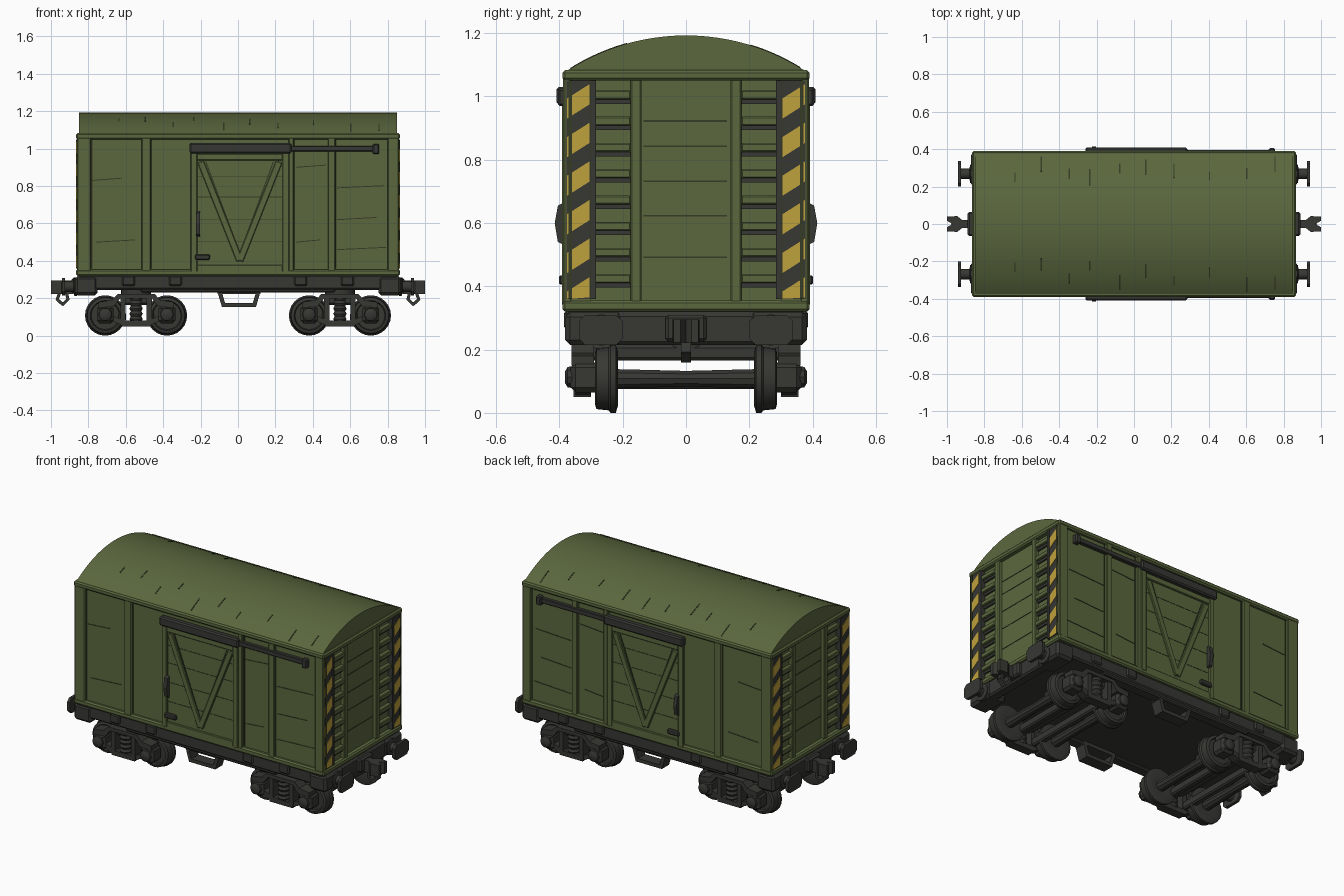
import bpy, bmesh, math, random
from mathutils import Vector

random.seed(4)
cube = bpy.data.objects.get("Cube")
if cube:
    bpy.data.objects.remove(cube)


def material(name, rgb):
    m = bpy.data.materials.new(name)
    m.use_nodes = True
    m.diffuse_color = (*rgb, 1)
    bsdf = next(n for n in m.node_tree.nodes if n.type == 'BSDF_PRINCIPLED')
    bsdf.inputs["Base Color"].default_value = (*rgb, 1)
    bsdf.inputs["Roughness"].default_value = 0.8
    return m


GREEN = material("olive green", (0.105, 0.136, 0.048))
SEAM = material("dark olive", (0.035, 0.045, 0.018))
IRON = material("dark iron", (0.038, 0.038, 0.034))
YELLOW = material("warning yellow", (0.52, 0.36, 0.045))


def finish(name, bm, mat, mirror="", bevel=0.0, smooth=False):
    """Turn a bmesh in world coordinates into an object, mirrored about the origin."""
    bmesh.ops.recalc_face_normals(bm, faces=bm.faces)
    me = bpy.data.meshes.new(name)
    bm.to_mesh(me)
    bm.free()
    me.materials.append(mat)
    ob = bpy.data.objects.new(name, me)
    bpy.context.collection.objects.link(ob)
    if smooth:
        bpy.ops.object.select_all(action='DESELECT')
        ob.select_set(True)
        bpy.context.view_layer.objects.active = ob
        bpy.ops.object.shade_smooth_by_angle(angle=math.radians(35))
    if bevel:
        b = ob.modifiers.new("Bevel", 'BEVEL')
        b.width, b.segments = bevel, 1
    if mirror:
        m = ob.modifiers.new("Mirror", 'MIRROR')
        m.use_axis = tuple(a in mirror for a in "xyz")
        m.use_mirror_merge = False
    return ob


def prism(name, pts, axis, lo, hi, mat, **kw):
    """Extrude a 2D outline along an axis; the outline uses the other two axes in order."""
    k = "xyz".index(axis)
    bm = bmesh.new()
    rings = []
    for t in (lo, hi):
        ring = []
        for p in pts:
            co = list(p)
            co.insert(k, t)
            ring.append(bm.verts.new(co))
        rings.append(ring)
    n = len(pts)
    bm.faces.new(rings[0])
    bm.faces.new(rings[1])
    for i in range(n):
        j = (i + 1) % n
        bm.faces.new((rings[0][i], rings[0][j], rings[1][j], rings[1][i]))
    return finish(name, bm, mat, **kw)


def box(name, x, y, z, mat, **kw):
    pts = [(x[0], y[0]), (x[1], y[0]), (x[1], y[1]), (x[0], y[1])]
    return prism(name, pts, 'z', z[0], z[1], mat, **kw)


def bar(name, a, b, width, y, mat, **kw):
    """Flat bar between two (x, z) points, spanning the y range."""
    a, b = Vector(a), Vector(b)
    d = (b - a).normalized() * width / 2
    n = Vector((-d.y, d.x))
    return prism(name, [a + n, b + n, b - n, a - n], 'y', y[0], y[1], mat, **kw)


def lathe(name, axis, centre, profile, mat, segs=24, **kw):
    """Round part: profile of (radius, position along axis)."""
    k = "xyz".index(axis)
    bm = bmesh.new()
    rings = []
    for r, t in profile:
        ring = []
        for i in range(segs):
            a = 2 * math.pi * i / segs
            co = [centre[0] + r * math.cos(a), centre[1] + r * math.sin(a)]
            co.insert(k, t)
            ring.append(bm.verts.new(co))
        rings.append(ring)
    bm.faces.new(rings[0])
    bm.faces.new(rings[-1])
    for p, q in zip(rings, rings[1:]):
        for i in range(segs):
            j = (i + 1) % segs
            bm.faces.new((p[i], p[j], q[j], q[i]))
    return finish(name, bm, mat, smooth=True, **kw)


# Body shell, sill and eaves
box("body", (-0.835, 0.835), (-0.37, 0.37), (0.32, 1.07), GREEN)
box("body_sill", (-0.865, 0.865), (-0.39, 0.39), (0.32, 0.355), GREEN, bevel=0.008)
box("eaves", (-0.865, 0.865), (-0.39, 0.39), (1.05, 1.083), GREEN, bevel=0.008)

# Arched roof
HALF, RISE, BASE = 0.378, 0.113, 1.08
RAD = (HALF ** 2 + RISE ** 2) / (2 * RISE)
SPAN = math.asin(HALF / RAD)


def roof_point(t, lift=0.0):
    a = t * SPAN
    return ((RAD + lift) * math.sin(a), BASE + RISE - RAD + (RAD + lift) * math.cos(a))


prism("roof", [roof_point(i / 12) for i in range(-12, 13)], 'x', -0.85, 0.85, GREEN, smooth=True)

# Roof seams, broken into short strips on both slopes
for x in (-0.64, -0.5, -0.35, -0.24, -0.08, 0.06, 0.21, 0.4, 0.6, 0.75):
    for side in (-1, 1):
        t0 = random.uniform(0.45, 0.75) * side
        t1 = t0 + side * random.uniform(0.12, 0.25)
        ts = [t0 + (t1 - t0) * i / 3 for i in range(4)]
        pts = [roof_point(t, 0.002) for t in ts] + [roof_point(t, -0.003) for t in reversed(ts)]
        prism("roof_seam", pts, 'x', x, x + 0.007, SEAM)

# Side posts and thin shadow gaps next to them
for x0, x1 in ((-0.86, -0.785), (-0.515, -0.465), (0.27, 0.3), (0.48, 0.52), (0.8, 0.86)):
    box("side_post", (x0, x1), (0.36, 0.388), (0.34, 1.06), GREEN, mirror="y", bevel=0.005)
    box("post_gap", (x1, x1 + 0.006), (0.36, 0.372), (0.36, 1.05), SEAM, mirror="y")

# Plank lines on the sides
for x0, x1, z in ((-0.78, -0.62, 0.83), (-0.76, -0.55, 0.5), (0.31, 0.47, 0.9),
                  (0.31, 0.44, 0.5), (0.53, 0.78, 0.79), (0.53, 0.74, 0.62), (0.53, 0.79, 0.46)):
    bar("side_plank_line", (x0, z), (x1, z + 0.012), 0.005, (0.36, 0.372), SEAM, mirror="y")

# Sliding door with frame and V brace
box("door", (-0.25, 0.27), (0.36, 0.38), (0.34, 0.98), GREEN, mirror="y")
for x in (-0.235, 0.255):
    box("door_stile", (x - 0.018, x + 0.018), (0.37, 0.392), (0.34, 0.98), GREEN, mirror="y", bevel=0.004)
for z in (0.36, 0.955):
    box("door_rail", (-0.22, 0.24), (0.37, 0.39), (z - 0.018, z + 0.018), GREEN, mirror="y", bevel=0.004)
for x in (-0.2, 0.22):
    bar("door_brace", (x, 0.93), (0.01, 0.4), 0.036, (0.37, 0.391), GREEN, mirror="y", bevel=0.004)
    bar("brace_shadow", (x * 0.86, 0.93), (0.01, 0.44), 0.006, (0.37, 0.383), SEAM, mirror="y")
for z in (0.5, 0.62, 0.74, 0.85):
    box("door_plank_line", (-0.215, 0.235), (0.37, 0.3815), (z, z + 0.004), SEAM, mirror="y")

# Door track, handle and latch
box("track_cover", (-0.26, 0.285), (0.37, 0.41), (0.975, 1.03), IRON, mirror="y", bevel=0.008)
box("track_rail", (0.28, 0.75), (0.37, 0.395), (0.985, 1.015), IRON, mirror="y", bevel=0.004)
box("track_stop", (0.72, 0.755), (0.37, 0.405), (0.97, 1.025), IRON, mirror="y", bevel=0.006)
prism("door_handle", [(0.385, 0.53), (0.405, 0.54), (0.415, 0.6), (0.405, 0.655), (0.385, 0.665)],
      'x', -0.225, -0.203, IRON, mirror="y")
box("door_latch", (-0.23, -0.15), (0.38, 0.402), (0.405, 0.435), IRON, mirror="y", bevel=0.006)

# End walls: corner posts, door posts, ladder and planks
box("corner_post", (0.82, 0.858), (0.3, 0.386), (0.34, 1.06), GREEN, mirror="xy")
box("end_post", (0.82, 0.858), (0.14, 0.175), (0.34, 1.06), GREEN, mirror="xy", bevel=0.005)
box("ladder_rail", (0.82, 0.866), (0.284, 0.302), (0.36, 1.05), IRON, mirror="xy")
for i in range(8):
    z = 0.41 + i * 0.083
    box("ladder_rung", (0.83, 0.86), (0.175, 0.29), (z, z + 0.028), GREEN, mirror="xy", bevel=0.004)
    box("rung_shadow", (0.83, 0.845), (0.175, 0.29), (z - 0.014, z), IRON, mirror="xy")
for z in (0.49, 0.62, 0.73, 0.84, 0.92):
    box("end_plank_line", (0.83, 0.837), (-0.135, 0.13), (z, z + 0.005), SEAM, mirror="x")

# Warning stripes: dark plate with slanted yellow bands clipped to its height
Z0, Z1, SLANT, PITCH = 0.36, 1.05, 0.045, 0.122
box("warning_plate", (0.85, 0.862), (0.303, 0.378), (Z0, Z1), IRON, mirror="xy")


def clamp(z):
    return min(max(z, Z0), Z1)


for s in (-1, 1):
    for y0 in (-0.376, 0.305):
        y1 = y0 + 0.071
        for i in range(7):
            z = 0.32 + i * PITCH
            zs = [clamp(z), clamp(z + SLANT), clamp(z + SLANT + 0.064), clamp(z + 0.064)]
            if zs[2] - zs[1] < 0.01 or zs[3] - zs[0] < 0.01:
                continue
            pts = list(zip((y0 * s, y1 * s, y1 * s, y0 * s), zs))
            prism("warning_stripe", pts, 'x', 0.86 * s, 0.865 * s, YELLOW)

# Underframe
box("underframe", (-0.855, 0.855), (-0.375, 0.375), (0.245, 0.325), IRON, bevel=0.01)
box("side_sill", (-0.52, 0.52), (0.3, 0.368), (0.23, 0.27), IRON, mirror="y", bevel=0.008)
box("corner_block", (0.75, 0.872), (0.2, 0.382), (0.215, 0.318), IRON, mirror="xy", bevel=0.015)
box("end_beam", (0.8, 0.866), (-0.25, 0.25), (0.215, 0.315), IRON, mirror="x", bevel=0.01)
for x in (0.3, 0.55):
    box("sill_block", (x, x + 0.07), (0.34, 0.386), (0.265, 0.322), IRON, mirror="xy", bevel=0.008)

# Step bracket hanging below the middle
for a, b in (((-0.1, 0.24), (-0.075, 0.155)), ((0.11, 0.24), (0.085, 0.155)),
             ((-0.085, 0.163), (0.095, 0.163)), ((-0.11, 0.235), (0.12, 0.235))):
    bar("step_bracket", a, b, 0.022, (0.29, 0.36), IRON, mirror="y")

# Bogies: wheels, axles, side frames and cross beams
BX = 0.545
for wx in (BX - 0.165, BX + 0.165):
    lathe("wheel", 'y', (wx, 0.108), [(0.04, 0.222), (0.085, 0.215), (0.108, 0.222), (0.108, 0.238),
          (0.1, 0.245), (0.096, 0.283), (0.08, 0.288), (0.075, 0.275), (0.035, 0.275)], IRON, mirror="xy")
    lathe("axle", 'y', (wx, 0.108), [(0.032, -0.23), (0.026, 0), (0.032, 0.23)], IRON, segs=10, mirror="x")
    box("axle_box", (wx - 0.045, wx + 0.045), (0.27, 0.365), (0.065, 0.16), IRON, mirror="xy", bevel=0.016)
    lathe("axle_cap", 'y', (wx, 0.113), [(0.036, 0.36), (0.034, 0.374), (0.02, 0.382)], IRON,
          segs=10, mirror="xy")
frame = [(-0.2, 0.15), (-0.12, 0.155), (-0.085, 0.2), (0.085, 0.2), (0.12, 0.155), (0.2, 0.15),
         (0.2, 0.18), (0.13, 0.19), (0.1, 0.222), (-0.1, 0.222), (-0.13, 0.19), (-0.2, 0.18)]
prism("bogie_top_bar", [(BX + x, z) for x, z in frame], 'y', 0.29, 0.362, IRON, mirror="xy")
for s in (-1, 1):
    bar("bogie_lower_bar", (BX + s * 0.14, 0.1), (BX + s * 0.06, 0.063), 0.028, (0.3, 0.35), IRON, mirror="xy")
    box("bogie_pillar", (BX + s * 0.07 - 0.014, BX + s * 0.07 + 0.014), (0.3, 0.355),
        (0.06, 0.21), IRON, mirror="xy")
    box("brake_beam", (BX + s * 0.075 - 0.02, BX + s * 0.075 + 0.02), (-0.3, 0.3), (0.075, 0.125),
        IRON, mirror="x", bevel=0.008)
box("bogie_lower_tie", (BX - 0.08, BX + 0.08), (0.3, 0.355), (0.05, 0.08), IRON, mirror="xy")
lathe("bogie_spring", 'z', (BX, 0.325), [(0.036 if i % 2 else 0.028, 0.075 + i * 0.014) for i in range(10)],
      IRON, segs=12, mirror="xy")
box("bogie_bolster", (BX - 0.075, BX + 0.075), (-0.33, 0.33), (0.165, 0.215), IRON, mirror="x", bevel=0.01)
lathe("bogie_pivot", 'z', (BX, 0), [(0.08, 0.2), (0.08, 0.25)], IRON, mirror="x")

# Buffers
lathe("buffer_stem", 'x', (0.268, 0.262), [(0.05, 0.86), (0.05, 0.875), (0.028, 0.88), (0.028, 0.93)],
      IRON, segs=12, mirror="xy")
plate = [(0.2, 0.235), (0.22, 0.215), (0.32, 0.215), (0.338, 0.235), (0.338, 0.29),
         (0.32, 0.308), (0.22, 0.308), (0.2, 0.29)]
prism("buffer_head", plate, 'x', 0.924, 0.942, IRON, mirror="xy")

# Couplers with a forked head and hanging link
box("coupler_mount", (0.855, 0.89), (-0.065, 0.065), (0.225, 0.31), IRON, mirror="x", bevel=0.01)
head = [(0.88, -0.022), (0.92, -0.022), (0.945, -0.042), (1.0, -0.04), (1.0, -0.018), (0.972, 0),
        (1.0, 0.018), (1.0, 0.04), (0.945, 0.042), (0.92, 0.022), (0.88, 0.022)]
prism("coupler_head", head, 'z', 0.222, 0.295, IRON, mirror="x")
for a, b in (((0.92, 0.24), (0.908, 0.19)), ((0.908, 0.195), (0.94, 0.165)),
             ((0.935, 0.165), (0.968, 0.195)), ((0.968, 0.19), (0.95, 0.24))):
    bar("coupler_link", a, b, 0.016, (-0.016, 0.016), IRON, mirror="x")
